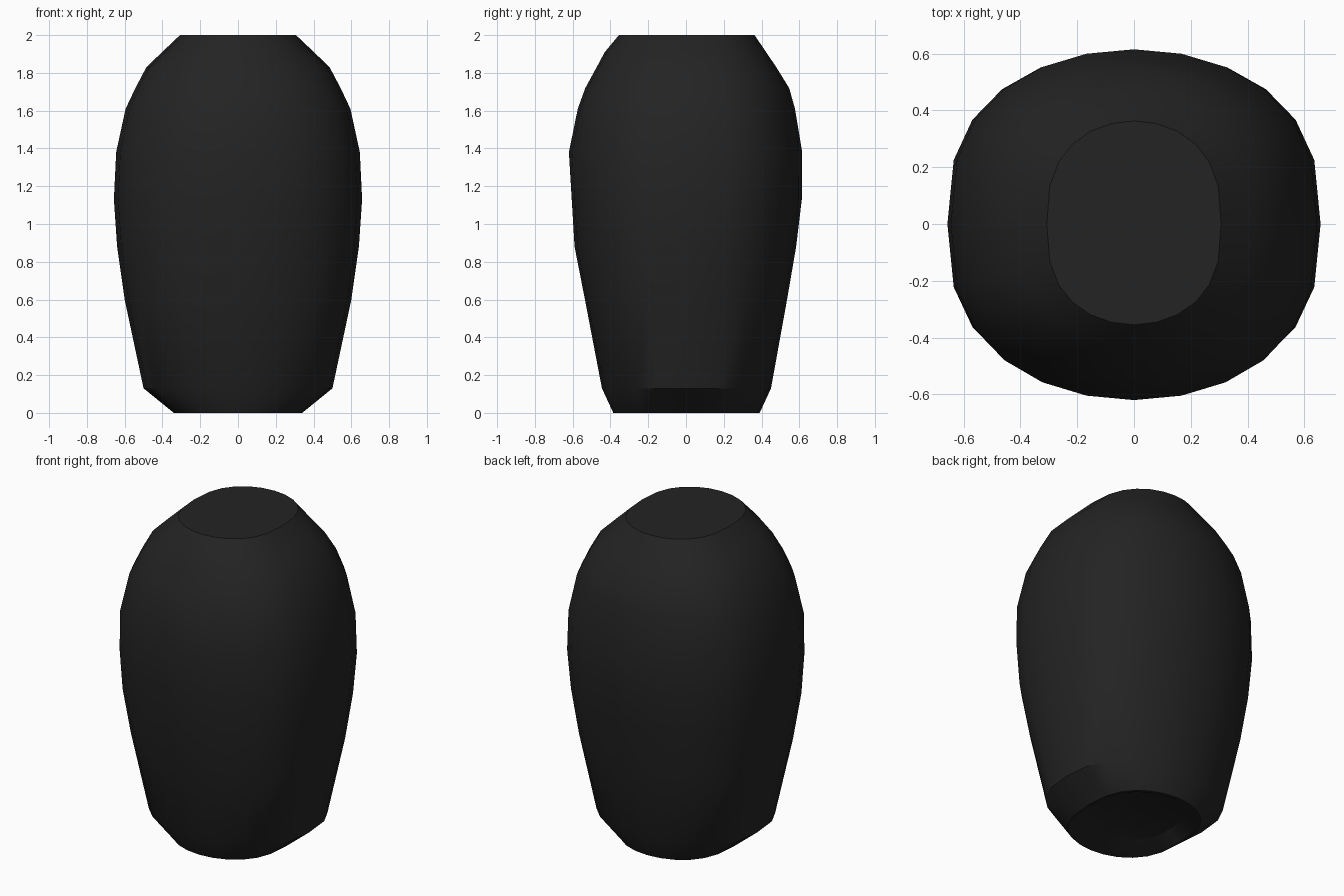
import bpy, bmesh, math

if "Cube" in bpy.data.objects:
    bpy.data.objects.remove(bpy.data.objects["Cube"], do_unlink=True)

SIDES = 24

# Single charcoal colour
charcoal = bpy.data.materials.new("charcoal")
charcoal.use_nodes = True
colour = (0.017, 0.017, 0.017, 1)
charcoal.diffuse_color = colour
bsdf = next(n for n in charcoal.node_tree.nodes if n.type == "BSDF_PRINCIPLED")
bsdf.inputs["Base Color"].default_value = colour
bsdf.inputs["Roughness"].default_value = 0.8

# Cross-sections: height, half width, front depth, back depth
# The first two form the recessed underside, the rest the outer wall
SECTIONS = [
    (0.05, 0.25, 0.28, 0.28),
    (0.0, 0.325, 0.37, 0.37),
    (0.0, 0.34, 0.385, 0.39),
    (0.13, 0.5, 0.445, 0.45),
    (0.6, 0.6, 0.535, 0.535),
    (0.88, 0.64, 0.59, 0.583),
    (1.13, 0.657, 0.605, 0.613),
    (1.38, 0.645, 0.62, 0.615),
    (1.61, 0.595, 0.573, 0.577),
    (1.72, 0.543, 0.533, 0.546),
    (1.83, 0.485, 0.473, 0.478),
    (1.91, 0.402, 0.43, 0.424),
    (2.0, 0.307, 0.355, 0.363),
]


def add_ring(bm, z, half_width, front, back):
    """Rounded-box oval, a little fuller at the corners than an ellipse."""
    ring = []
    for i in range(SIDES):
        t = math.tau * i / SIDES
        s = math.sin(t)
        depth = back if s > 0 else front
        y = math.copysign(abs(s) ** 0.74, s) * depth
        ring.append(bm.verts.new((half_width * math.cos(t), y, z)))
    return ring


# Loft the body through its sections and cap both ends
bm = bmesh.new()
rings = [add_ring(bm, *section) for section in SECTIONS]
for low, high in zip(rings, rings[1:]):
    for i in range(SIDES):
        j = (i + 1) % SIDES
        bm.faces.new((low[i], low[j], high[j], high[i]))
bm.faces.new(list(reversed(rings[0])))
bm.faces.new(rings[-1])
bmesh.ops.recalc_face_normals(bm, faces=bm.faces)

mesh = bpy.data.meshes.new("rounded_body")
bm.to_mesh(mesh)
bm.free()
mesh.materials.append(charcoal)
body = bpy.data.objects.new("rounded_body", mesh)
bpy.context.collection.objects.link(body)

# Smooth wall with crisp top, rim and side chamfers
bpy.ops.object.select_all(action="DESELECT")
body.select_set(True)
bpy.context.view_layer.objects.active = body
bpy.ops.object.shade_smooth_by_angle(angle=math.radians(33))
